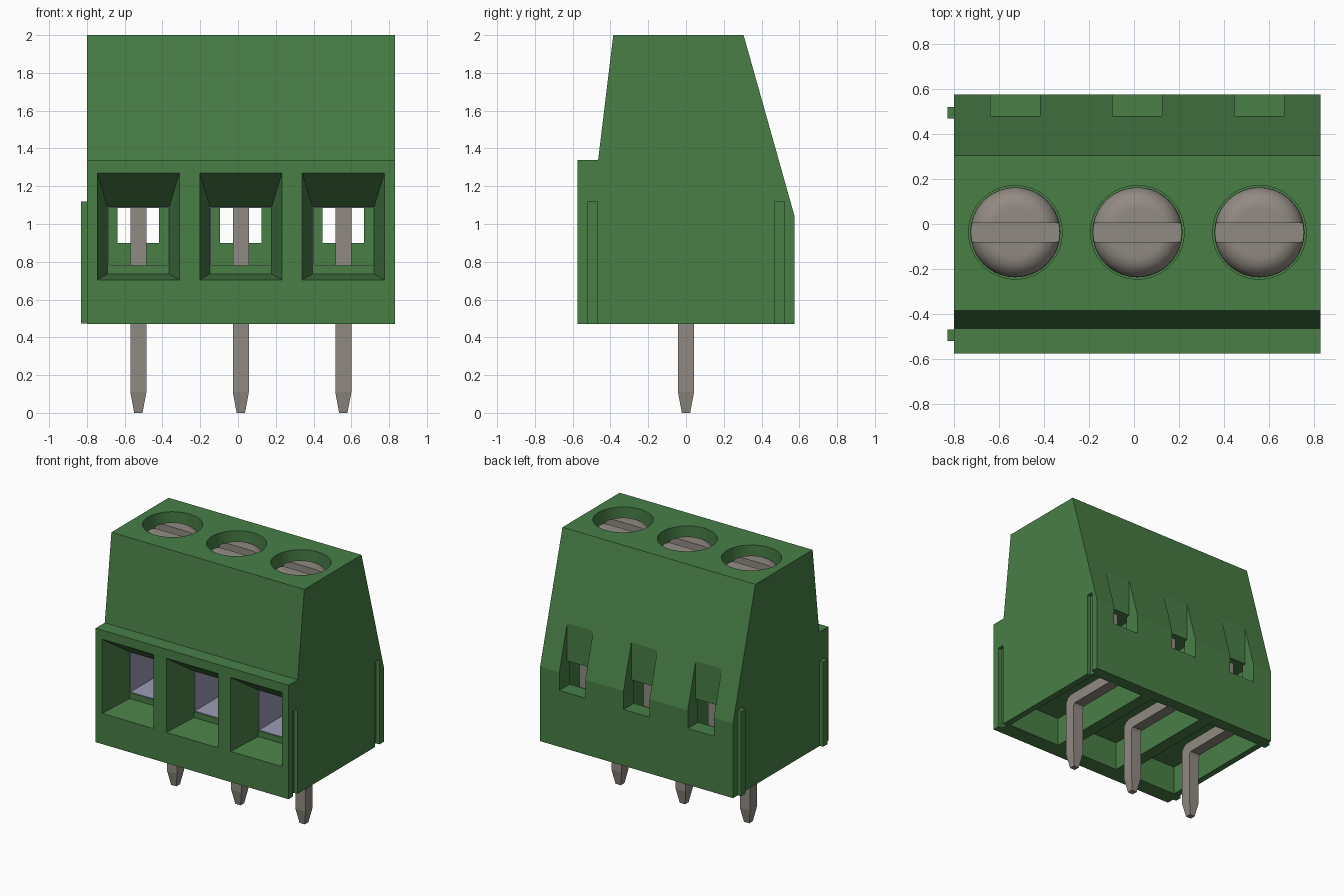
import bpy, bmesh, math
from mathutils import Vector

if "Cube" in bpy.data.objects:
    bpy.data.objects.remove(bpy.data.objects["Cube"])

MID, PITCH = 0.015, 0.5425
CELLS = [MID - PITCH, MID, MID + PITCH]
SCREW_Y = -0.037


def material(name, rgb, rough=0.6):
    m = bpy.data.materials.new(name)
    m.use_nodes = True
    m.diffuse_color = (*rgb, 1)
    b = next(n for n in m.node_tree.nodes if n.type == 'BSDF_PRINCIPLED')
    b.inputs["Base Color"].default_value = (*rgb, 1)
    b.inputs["Roughness"].default_value = rough
    return m


GREEN = material("housing_green", (0.065, 0.21, 0.062))
METAL = material("pin_metal", (0.285, 0.255, 0.225))
CLAMP = material("clamp_lavender", (0.33, 0.33, 0.47))


def finish(bm, name, mat):
    bmesh.ops.recalc_face_normals(bm, faces=bm.faces)
    me = bpy.data.meshes.new(name)
    bm.to_mesh(me)
    bm.free()
    me.materials.append(mat)
    ob = bpy.data.objects.new(name, me)
    bpy.context.collection.objects.link(ob)
    return ob


def add_frustum(bm, r0, y0, r1, y1):
    """Box between two x/z rectangles (x0, x1, z0, z1) at depths y0 and y1."""
    rings = []
    for (xa, xb, za, zb), y in ((r0, y0), (r1, y1)):
        rings.append([bm.verts.new((x, y, z)) for x, z in
                      ((xa, za), (xb, za), (xb, zb), (xa, zb))])
    a, b = rings
    bm.faces.new(a)
    bm.faces.new(b[::-1])
    for i in range(4):
        j = (i + 1) % 4
        bm.faces.new((a[i], b[i], b[j], a[j]))


def add_box(bm, x0, x1, y0, y1, z0, z1):
    add_frustum(bm, (x0, x1, z0, z1), y0, (x0, x1, z0, z1), y1)


def prism(points, x0, x1):
    """Extrude a (y, z) outline along x."""
    bm = bmesh.new()
    f = bm.faces.new([bm.verts.new((x0, y, z)) for y, z in points])
    ext = bmesh.ops.extrude_face_region(bm, geom=[f])
    moved = [v for v in ext["geom"] if isinstance(v, bmesh.types.BMVert)]
    bmesh.ops.translate(bm, verts=moved, vec=(x1 - x0, 0, 0))
    return bm


def cut(target, bm, mat):
    """Subtract a bmesh from the target and discard the cutter."""
    cutter = finish(bm, "cutter", mat)
    cutter.hide_render = True
    mod = target.modifiers.new("cut", 'BOOLEAN')
    mod.operation, mod.solver, mod.object = 'DIFFERENCE', 'EXACT', cutter
    bpy.context.view_layer.objects.active = target
    bpy.ops.object.modifier_apply(modifier=mod.name)
    bpy.data.objects.remove(cutter)


def smooth(ob, degrees):
    bpy.ops.object.select_all(action='DESELECT')
    ob.select_set(True)
    bpy.context.view_layer.objects.active = ob
    bpy.ops.object.shade_smooth_by_angle(angle=math.radians(degrees))


# Housing outline
housing = finish(prism([(-0.575, 0.47), (-0.575, 1.34), (-0.465, 1.34), (-0.385, 2.0),
                        (0.305, 2.0), (0.575, 1.04), (0.575, 0.47)], -0.80, 0.83),
                 "housing", GREEN)

# Flared wire entries
bm = bmesh.new()
for c in CELLS:
    add_frustum(bm, (c - 0.2195, c + 0.2195, 0.703, 1.277), -0.585,
                (c - 0.163, c + 0.163, 0.735, 1.09), -0.32)
cut(housing, bm, GREEN)

# Wire tunnels, back slots and the windows joining them
for x, y0, y1, z0, z1 in ((0.163, -0.34, 0.45, 0.78, 1.09),
                          (0.11, 0.48, 0.70, 0.90, 1.50),
                          (0.11, 0.40, 0.50, 0.90, 1.09)):
    bm = bmesh.new()
    for c in CELLS:
        add_box(bm, c - x, c + x, y0, y1, z0, z1)
    cut(housing, bm, GREEN)

# Open cavities underneath
bm = bmesh.new()
for c in CELLS:
    add_box(bm, c - 0.225, c + 0.225, -0.45, 0.48, 0.40, 0.69)
cut(housing, bm, GREEN)

# Round screw wells
bm = bmesh.new()
for c in CELLS:
    r = bmesh.ops.create_cone(bm, cap_ends=True, segments=64, radius1=0.208,
                              radius2=0.208, depth=0.4)
    bmesh.ops.translate(bm, verts=r["verts"], vec=(c, SCREW_Y, 1.98))
cut(housing, bm, GREEN)

# Joining grooves on one end, matching ribs on the other
bm = bmesh.new()
for s in (-1, 1):
    add_box(bm, 0.80, 0.90, s * 0.495 - 0.026, s * 0.495 + 0.026, 0.40, 1.12)
cut(housing, bm, GREEN)
smooth(housing, 10)

for s, label in ((-1, "front"), (1, "back")):
    bm = bmesh.new()
    add_box(bm, -0.83, -0.795, s * 0.495 - 0.025, s * 0.495 + 0.025, 0.472, 1.12)
    finish(bm, label + "_joining_rib", GREEN)

# Bent pin outline: leg, run under the housing, riser at the back
H = 0.0425
PIN = [(-0.022, 0), (0.022, 0), (H, 0.11), (H, 0.48), (0.055, 0.5), (0.43, 0.5),
       (0.43, 1.12), (0.345, 1.12), (0.345, 0.585), (0.01, 0.585),
       (-0.025, 0.57), (-H, 0.54), (-H, 0.11)]

for n, c in enumerate(CELLS, 1):
    # Contact pin with tapered tip
    bm = prism(PIN, c - H, c + H)
    bmesh.ops.bisect_plane(bm, geom=bm.verts[:] + bm.edges[:] + bm.faces[:],
                           plane_co=(0, 0, 0.11), plane_no=(0, 0, 1))
    for v in bm.verts:
        if v.co.z < 0.05:
            v.co.x = c + (v.co.x - c) * 0.52
    finish(bm, f"contact_pin_{n}", METAL)

    # Clamp lining inside the tunnel
    bm = bmesh.new()
    t = 0.004
    for s in (-1, 1):
        add_box(bm, c + s * 0.163 - t, c + s * 0.163 + t, -0.315, 0.2, 0.776, 1.094)
    for z in (0.78, 1.09):
        add_box(bm, c - 0.159, c + 0.159, -0.315, 0.2, z - t, z + t)
    finish(bm, f"clamp_lining_{n}", CLAMP)

    # Screw with rounded rim, lathed then slotted
    bm = bmesh.new()
    outline = [(0.0, 1.955), (0.11, 1.955)]
    for i in range(1, 9):
        a = math.radians(90 * i / 8)
        outline.append((0.11 + 0.09 * math.sin(a), 1.865 + 0.09 * math.cos(a)))
    outline += [(0.20, 1.775), (0.0, 1.775)]
    vs = [bm.verts.new((r, 0, z)) for r, z in outline]
    es = [bm.edges.new(p) for p in zip(vs, vs[1:])]
    bmesh.ops.spin(bm, geom=vs + es, cent=(0, 0, 0), axis=(0, 0, 1),
                   angle=math.tau, steps=64, use_duplicate=False)
    bmesh.ops.remove_doubles(bm, verts=bm.verts, dist=1e-4)
    bmesh.ops.translate(bm, verts=bm.verts, vec=Vector((c, SCREW_Y, 0)))
    screw = finish(bm, f"screw_{n}", METAL)
    bm = bmesh.new()
    add_box(bm, c - 0.3, c + 0.3, SCREW_Y - 0.042, SCREW_Y + 0.042, 1.885, 2.1)
    cut(screw, bm, METAL)
    smooth(screw, 30)
